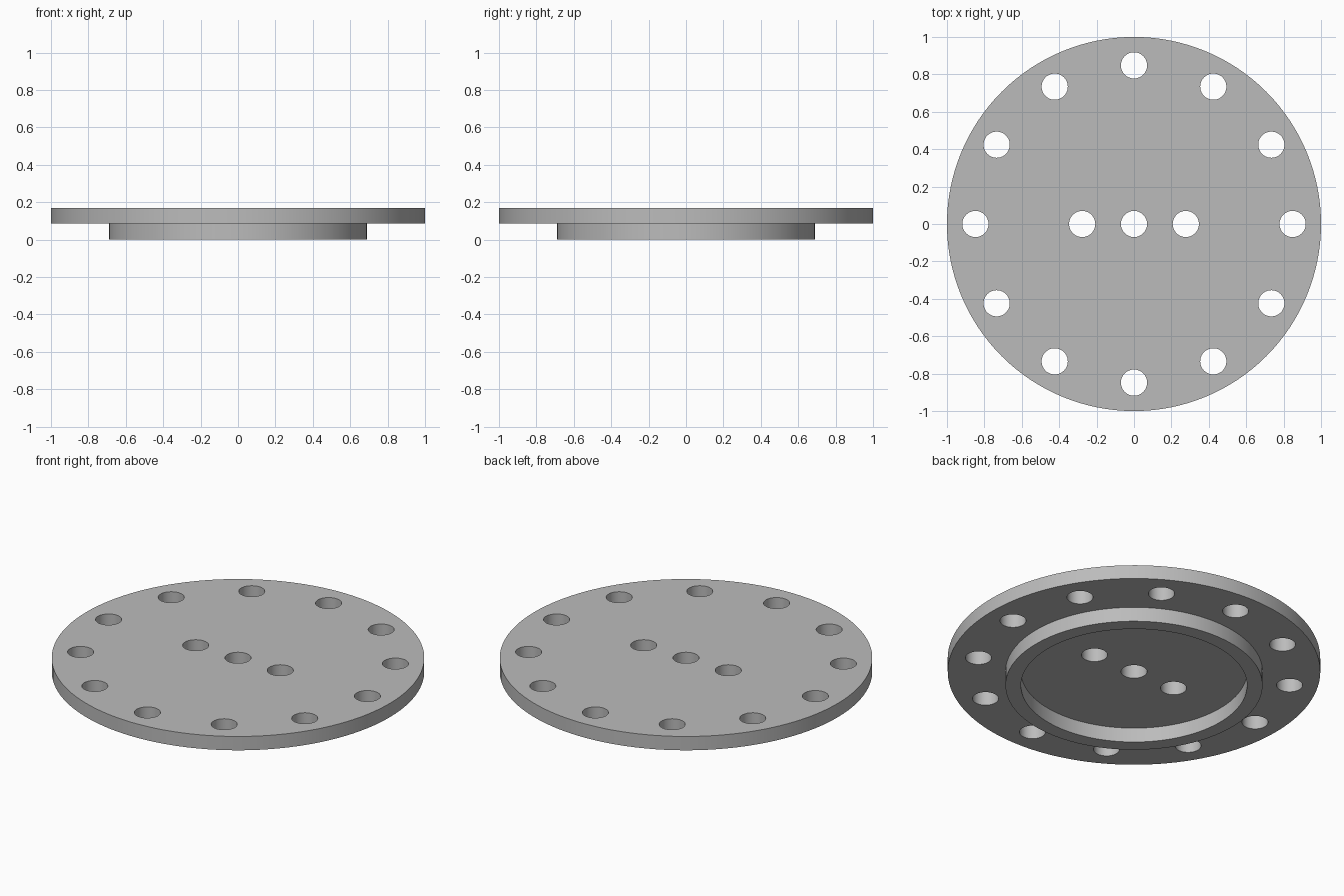
import bpy, bmesh
from math import cos, sin, tau

cube = bpy.data.objects.get("Cube")
if cube:
    bpy.data.objects.remove(cube, do_unlink=True)

TOP, STEP = 0.168, 0.086
HOLE_RADIUS = 0.07
SEGMENTS = 128

grey = bpy.data.materials.new("plain grey")
grey.use_nodes = True
colour = (0.5, 0.5, 0.5, 1)
grey.diffuse_color = colour
grey.node_tree.nodes["Principled BSDF"].inputs["Base Color"].default_value = colour


def add_turned(bm, profile, centre=(0, 0), segments=SEGMENTS):
    """Turned solid from (radius, z) points, closed by a flat cap at each end."""
    rings = []
    for radius, z in profile:
        rings.append([bm.verts.new((centre[0] + radius * cos(tau * i / segments),
                                    centre[1] + radius * sin(tau * i / segments), z))
                      for i in range(segments)])
    for a, b in zip(rings, rings[1:]):
        for i in range(segments):
            j = (i + 1) % segments
            bm.faces.new((a[i], b[i], b[j], a[j]))
    bm.faces.new(rings[0])
    bm.faces.new(reversed(rings[-1]))


def make_object(name, bm):
    bmesh.ops.recalc_face_normals(bm, faces=bm.faces)
    mesh = bpy.data.meshes.new(name)
    bm.to_mesh(mesh)
    bm.free()
    mesh.materials.append(grey)
    obj = bpy.data.objects.new(name, mesh)
    bpy.context.collection.objects.link(obj)
    return obj


# Round plate with a raised locating rim underneath
bm = bmesh.new()
add_turned(bm, [(1, TOP), (1, STEP), (0.69, STEP), (0.69, 0), (0.607, 0), (0.607, STEP)])
plate = make_object("flange_plate", bm)

# Drills: a circle of twelve bolt holes and a row of three in the middle
centres = [(0.848 * cos(tau * i / 12), 0.848 * sin(tau * i / 12)) for i in range(12)]
centres += [(x, 0) for x in (-0.277, 0, 0.277)]
bm = bmesh.new()
for centre in centres:
    add_turned(bm, [(HOLE_RADIUS, TOP + 0.1), (HOLE_RADIUS, -0.1)], centre, 48)
drills = make_object("hole_cutter", bm)

# Cut the holes, then discard the drills
cut = plate.modifiers.new("holes", "BOOLEAN")
cut.operation = "DIFFERENCE"
cut.solver = "EXACT"
cut.object = drills
bpy.ops.object.select_all(action="DESELECT")
plate.select_set(True)
bpy.context.view_layer.objects.active = plate
bpy.ops.object.modifier_apply(modifier=cut.name)
bpy.data.objects.remove(drills, do_unlink=True)
bpy.ops.object.shade_smooth_by_angle()
